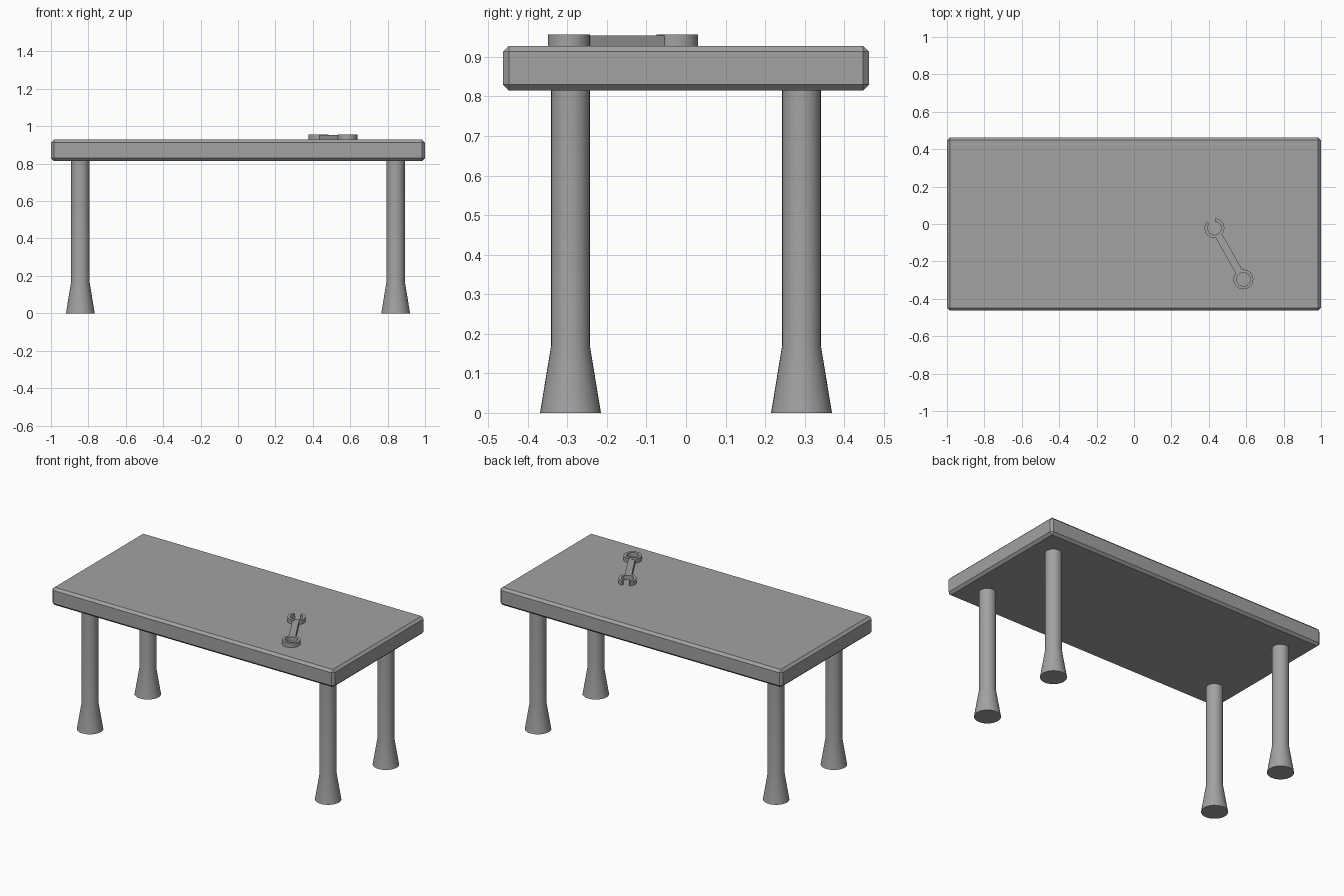
import bpy, bmesh, math
from mathutils import Vector

if "Cube" in bpy.data.objects:
    bpy.data.objects.remove(bpy.data.objects["Cube"], do_unlink=True)

grey = bpy.data.materials.new("plain grey")
grey.use_nodes = True
COLOUR = (0.36, 0.36, 0.36, 1)
grey.diffuse_color = COLOUR
grey.node_tree.nodes["Principled BSDF"].inputs["Base Color"].default_value = COLOUR


def finish(name, bm, smooth=False):
    bmesh.ops.recalc_face_normals(bm, faces=bm.faces)
    mesh = bpy.data.meshes.new(name)
    bm.to_mesh(mesh)
    bm.free()
    mesh.materials.append(grey)
    ob = bpy.data.objects.new(name, mesh)
    bpy.context.collection.objects.link(ob)
    if smooth:
        bpy.ops.object.select_all(action='DESELECT')
        ob.select_set(True)
        bpy.context.view_layer.objects.active = ob
        bpy.ops.object.shade_smooth_by_angle(angle=math.radians(30))
    return ob


def box(name, centre, size, bevel=0, turn=0):
    bm = bmesh.new()
    bmesh.ops.create_cube(bm, size=1)
    bmesh.ops.scale(bm, vec=size, verts=bm.verts)
    if bevel:
        bmesh.ops.bevel(bm, geom=bm.edges[:], offset=bevel, segments=1,
                        affect='EDGES')
    ob = finish(name, bm)
    ob.location = centre
    ob.rotation_euler.z = turn
    return ob


def leg(name, x, y):
    # Straight tube with a flared foot, lathed from a profile
    profile = [(0.077, 0), (0.049, 0.17), (0.049, 0.82)]
    n = 32
    bm = bmesh.new()
    rings = [[bm.verts.new((r * math.cos(math.tau * i / n),
                            r * math.sin(math.tau * i / n), z))
              for i in range(n)] for r, z in profile]
    for low, high in zip(rings, rings[1:]):
        for i in range(n):
            j = (i + 1) % n
            bm.faces.new((low[i], low[j], high[j], high[i]))
    bm.faces.new(rings[0])
    bm.faces.new(rings[-1])
    finish(name, bm, True).location = (x, y, 0)


def ring(name, centre, inner, outer, z0, z1, start=0, sweep=math.tau):
    # Flat ring, or an open jaw when the sweep is less than a full turn
    n = 32
    closed = sweep > 6.28
    bm = bmesh.new()
    loops = []
    for i in range(n if closed else n + 1):
        a = start + sweep * i / n
        loops.append([bm.verts.new((r * math.cos(a), r * math.sin(a), z))
                      for r, z in ((inner, z0), (outer, z0), (outer, z1), (inner, z1))])
    pairs = list(zip(loops, loops[1:]))
    if closed:
        pairs.append((loops[-1], loops[0]))
    else:
        bm.faces.new(loops[0])
        bm.faces.new(loops[-1])
    for a, b in pairs:
        for k in range(4):
            m = (k + 1) % 4
            bm.faces.new((a[k], a[m], b[m], b[k]))
    finish(name, bm, True).location = (centre.x, centre.y, 0)


# Table top with chamfered edges
box("table_top", (0, 0, 0.8715), (2, 0.926, 0.113), bevel=0.015)

# Four legs
for side, sx in (("left", 1), ("right", -1)):
    for end, sy in (("front", -1), ("back", 1)):
        leg(f"{end}_{side}_leg", 0.843 * sx, 0.292 * sy)

# Wrench lying on the top: closed ring, open jaw and handle
BASE, TOP = 0.926, 0.956
closed_end, open_end = Vector((0.585, -0.296)), Vector((0.43, -0.022))
axis = open_end - closed_end
heading = math.atan2(axis.y, axis.x)
ring("wrench_ring", closed_end, 0.036, 0.053, BASE, TOP)
gap = math.radians(54)
ring("wrench_jaw", open_end, 0.036, 0.053, BASE, TOP,
     heading - math.radians(6) + gap / 2, math.tau - gap)
middle = (closed_end + open_end) / 2
box("wrench_handle", (middle.x, middle.y, 0.94),
    (axis.length - 0.09, 0.04, 0.028), turn=heading)
